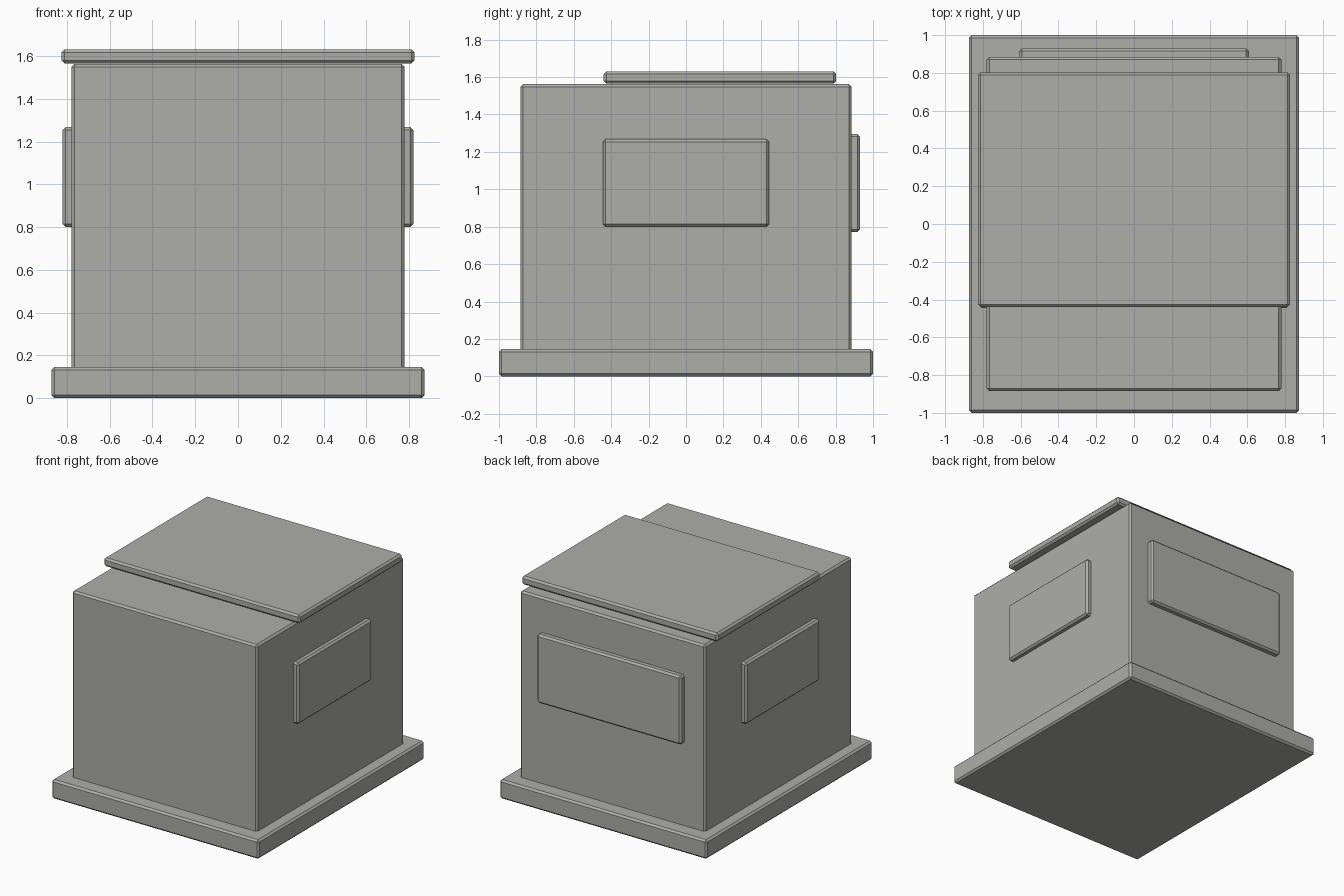
import bpy
import bmesh
from mathutils import Vector

cube = bpy.data.objects.get("Cube")
if cube:
    bpy.data.objects.remove(cube, do_unlink=True)

# One warm grey for the whole model
grey = bpy.data.materials.new("warm_grey")
grey.use_nodes = True
colour = (0.42, 0.42, 0.395, 1)
grey.diffuse_color = colour
grey.node_tree.nodes["Principled BSDF"].inputs["Base Color"].default_value = colour

CHAMFER = 0.014


def slab(name, low, high):
    """Flat-shaded box between two corners, with chamfered edges."""
    low, high = Vector(low), Vector(high)
    size = high - low
    bm = bmesh.new()
    bmesh.ops.create_cube(bm, size=1)
    bmesh.ops.scale(bm, vec=size, verts=bm.verts)
    mesh = bpy.data.meshes.new(name)
    bm.to_mesh(mesh)
    bm.free()
    mesh.materials.append(grey)
    obj = bpy.data.objects.new(name, mesh)
    obj.location = (low + high) / 2
    bpy.context.collection.objects.link(obj)
    bevel = obj.modifiers.new("chamfer", 'BEVEL')
    bevel.width = CHAMFER
    bevel.segments = 1
    return obj


# Plinth, main block and the roof plate set towards the back
slab("base", (-0.873, -1, 0), (0.873, 1, 0.145))
slab("body", (-0.78, -0.885, 0.125), (0.78, 0.885, 1.562))
slab("roof_plate", (-0.826, -0.44, 1.566), (0.826, 0.803, 1.631))

# Raised panels on both sides, sunk into the body
for name, side in (("left_panel", 1), ("right_panel", -1)):
    inner, outer = 0.735 * side, 0.82 * side
    slab(name, (min(inner, outer), -0.445, 0.80), (max(inner, outer), 0.445, 1.268))

# Wider raised panel on the back
slab("back_panel", (-0.608, 0.84, 0.772), (0.608, 0.93, 1.295))
